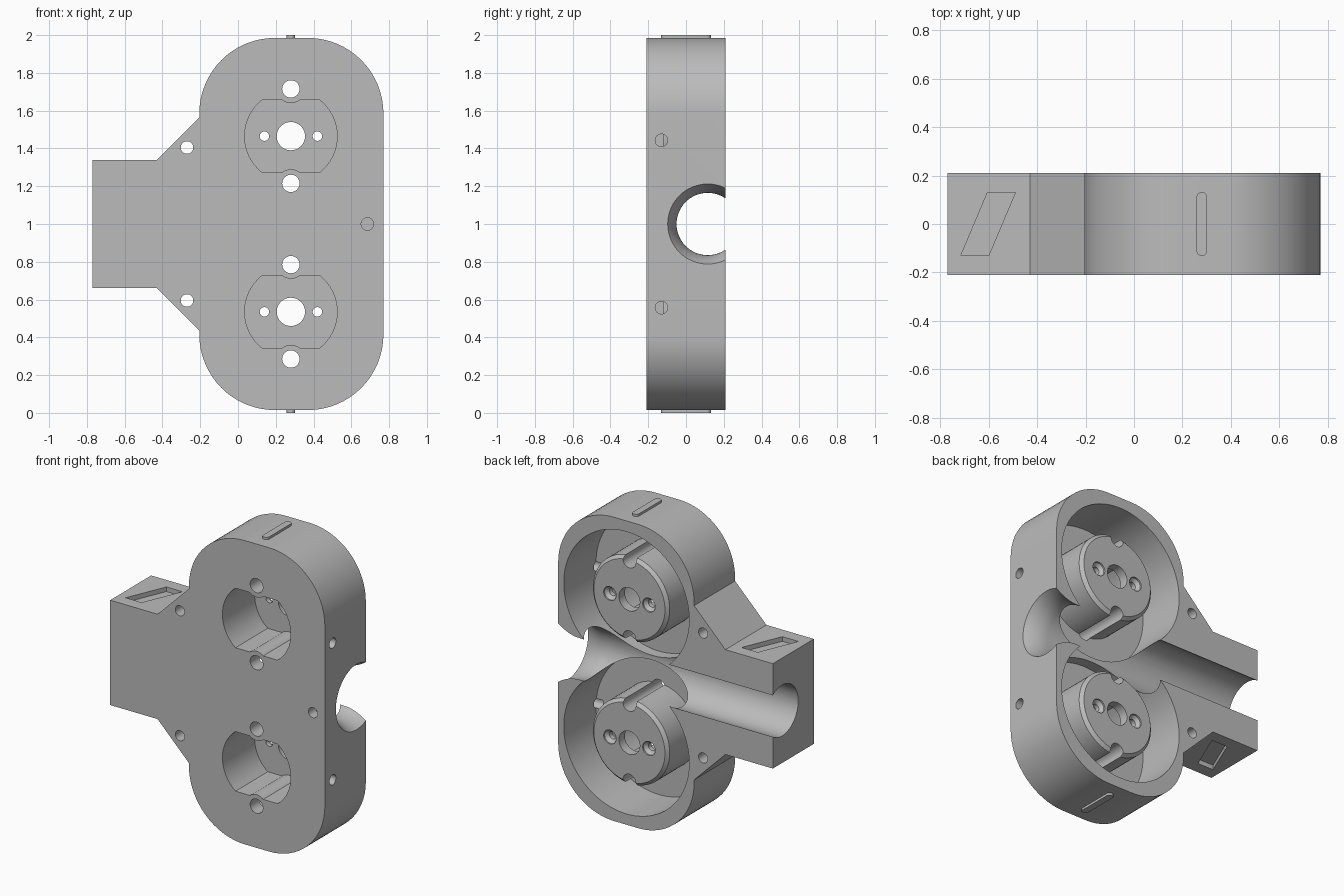
import bpy, bmesh, math
from mathutils import Matrix, Vector

cube = bpy.data.objects.get("Cube")
if cube:
    bpy.data.objects.remove(cube, do_unlink=True)

mat = bpy.data.materials.new("plain_grey")
mat.use_nodes = True
GREY = (0.5, 0.5, 0.5, 1)
mat.diffuse_color = GREY
mat.node_tree.nodes["Principled BSDF"].inputs["Base Color"].default_value = GREY

BACK, FRONT, MID = 0.21, -0.21, 1.0
FLOOR, BOSS_TOP = -0.12, 0.18
CX, OFFSET = 0.28, 0.465          # socket centre and its distance from mid height
LIFT = {"X": Matrix(((0, 0, 1), (1, 0, 0), (0, 1, 0))),    # (u,v,w) -> y,z,x
        "Y": Matrix(((1, 0, 0), (0, 0, 1), (0, 1, 0))),    # -> x,z,y
        "Z": Matrix.Identity(3)}


def finish(bm, name):
    bmesh.ops.recalc_face_normals(bm, faces=bm.faces)
    mesh = bpy.data.meshes.new(name)
    bm.to_mesh(mesh)
    bm.free()
    mesh.materials.append(mat)
    obj = bpy.data.objects.new(name, mesh)
    bpy.context.collection.objects.link(obj)
    return obj


def loft(name, rings, axis):
    """Skin a list of (outline, height) rings along an axis."""
    bm = bmesh.new()
    loops = [[bm.verts.new(LIFT[axis] @ Vector((u, v, w))) for u, v in pts] for pts, w in rings]
    n = len(loops[0])
    for a, b in zip(loops, loops[1:]):
        for i in range(n):
            j = (i + 1) % n
            bm.faces.new((a[i], a[j], b[j], b[i]))
    bm.faces.new(loops[0])
    bm.faces.new(loops[-1])
    return finish(bm, name)


def prism(name, pts, lo, hi, axis="Y"):
    return loft(name, [(pts, lo), (pts, hi)], axis)


def circle(u, v, r, n=32):
    return [(u + r * math.cos(math.tau * i / n), v + r * math.sin(math.tau * i / n))
            for i in range(n)]


def rod(name, u, v, r, lo, hi, axis="Y", n=32):
    return prism(name, circle(u, v, r, n), lo, hi, axis)


def arc(u, v, r, start, end, n=16):
    angles = [math.radians(start + (end - start) * i / n) for i in range(n + 1)]
    return [(u + r * math.cos(a), v + r * math.sin(a)) for a in angles]


def combine(target, tool, operation="DIFFERENCE"):
    mod = target.modifiers.new(tool.name, "BOOLEAN")
    mod.operation, mod.solver, mod.object = operation, "EXACT", tool
    bpy.context.view_layer.objects.active = target
    bpy.ops.object.modifier_apply(modifier=mod.name)
    bpy.data.objects.remove(tool, do_unlink=True)


# Housing outline: rounded slab with a tapered side arm
R = 0.4
outline = (arc(0.77 - R, 1.985 - R, R, 0, 90) + arc(-0.205 + R, 1.985 - R, R, 90, 180)
           + [(-0.205, 1.565), (-0.43, 1.34), (-0.77, 1.34),
              (-0.77, 0.66), (-0.43, 0.66), (-0.205, 0.435)]
           + arc(-0.205 + R, 0.015 + R, R, 180, 270) + arc(0.77 - R, 0.015 + R, R, 270, 360))
housing = prism("socket_housing", outline, FRONT, BACK)

# Round pockets open to the back
for s in (-1, 1):
    combine(housing, rod("pocket", CX, MID + s * OFFSET, 0.45, FLOOR, BACK + 0.1, n=96))

# Cable channel with a flared mouth on one side
YC, RC, RF, X0, X1 = 0.115, 0.165, 0.212, 0.62, 0.77
flare = [(circle(YC, MID, RC, 64), -0.9)]
for i in range(9):
    t = i / 8
    flare.append((circle(YC, MID, RC + (RF - RC) * t * t, 64), X0 + (X1 - X0) * t))
flare.append((circle(YC, MID, RF, 64), 0.9))
combine(housing, loft("channel", flare, "X"))

# Socket bosses, hollow from the front
for s in (-1, 1):
    z = MID + s * OFFSET
    boss = loft("boss", [(circle(CX, z, 0.275, 64), FLOOR - 0.03),
                         (circle(CX, z, 0.275, 64), BOSS_TOP - 0.02),
                         (circle(CX, z, 0.255, 64), BOSS_TOP)], "Y")
    combine(housing, boss, "UNION")
    a = math.degrees(math.asin(0.193 / 0.245))
    cavity = prism("cavity", arc(CX, z, 0.245, -a, a) + arc(CX, z, 0.245, 180 - a, 180 + a),
                   FRONT - 0.1, BOSS_TOP - 0.06)
    for side in (-1, 1):
        combine(cavity, rod("pin_wall", CX, z + side * 0.25, 0.075, FRONT - 0.2, BACK))
    combine(housing, cavity)
    # Contact notches, centre hole and countersunk screw holes
    combine(housing, rod("centre_hole", CX, z, 0.075, 0, 0.3))
    for side in (-1, 1):
        combine(housing, rod("notch", CX, z + side * 0.25, 0.046, -0.3, 0.3))
        x = CX + side * 0.14
        screw = loft("screw", [(circle(x, z, 0.025), 0), (circle(x, z, 0.025), BOSS_TOP - 0.03),
                               (circle(x, z, 0.045), BOSS_TOP - 0.01),
                               (circle(x, z, 0.045), 0.3)], "Y")
        combine(housing, screw)

# Mounting holes, side holes, locating hole
for s in (-1, 1):
    combine(housing, rod("mount_hole", -0.27, MID + s * 0.405, 0.033, -0.3, 0.3))
    combine(housing, rod("side_hole", -0.13, MID + s * 0.443, 0.033, 0.68, 0.9, "X"))
combine(housing, rod("locating_hole", 0.685, MID, 0.033, -0.3, -0.14))

# Slanted recesses on the arm and rounded ribs on the ends
slant = [(-0.715, -0.13), (-0.6, -0.13), (-0.49, 0.13), (-0.605, 0.13)]
for s in (-1, 1):
    combine(housing, prism("recess", slant, MID + s * 0.31, MID + s * 0.4, "Z"))
    rib = arc(CX, 0.11, 0.022, 0, 180, 8) + arc(CX, -0.11, 0.022, 180, 360, 8)
    combine(housing, prism("rib", rib, MID + s * 0.95, MID + s * 1.0, "Z"), "UNION")

# Smooth the round walls, keep the edges crisp
bpy.ops.object.select_all(action="DESELECT")
housing.select_set(True)
bpy.context.view_layer.objects.active = housing
bpy.ops.object.shade_smooth_by_angle(angle=math.radians(25))
